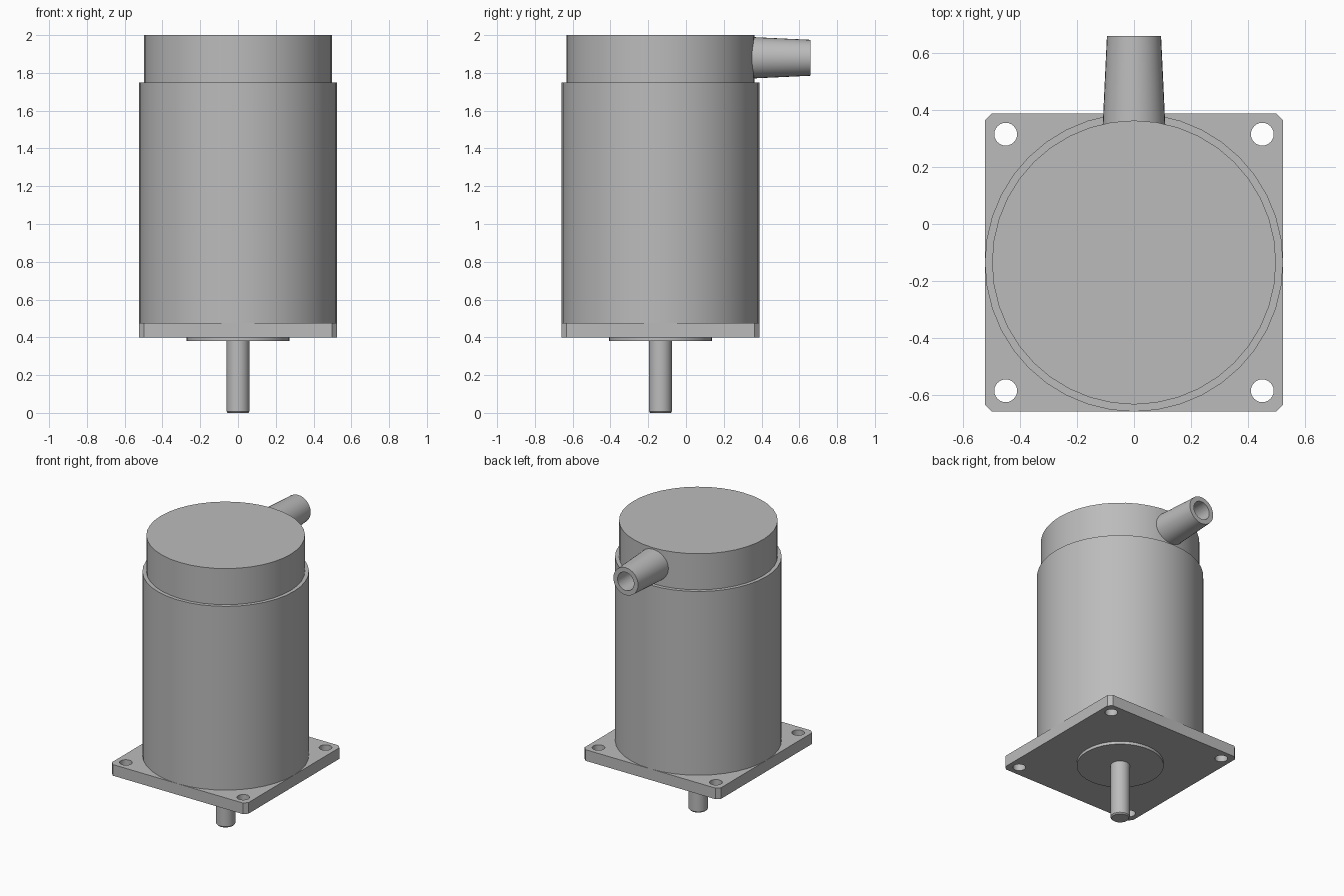
import bpy
import bmesh
import math
from mathutils import Matrix, Vector

cube = bpy.data.objects.get("Cube")
if cube:
    bpy.data.objects.remove(cube, do_unlink=True)

AXIS_Y = -0.135  # centre line of the motor

grey = bpy.data.materials.new("satin grey")
grey.use_nodes = True
colour = (0.5, 0.5, 0.5, 1)
grey.diffuse_color = colour
grey.node_tree.nodes["Principled BSDF"].inputs["Base Color"].default_value = colour


def finish(name, bm):
    bmesh.ops.recalc_face_normals(bm, faces=bm.faces)
    mesh = bpy.data.meshes.new(name)
    bm.to_mesh(mesh)
    bm.free()
    mesh.materials.append(grey)
    obj = bpy.data.objects.new(name, mesh)
    bpy.context.collection.objects.link(obj)
    bpy.ops.object.select_all(action='DESELECT')
    obj.select_set(True)
    bpy.context.view_layer.objects.active = obj
    bpy.ops.object.shade_smooth_by_angle(angle=math.radians(30))
    return obj


def lathe(name, profile, sides, matrix):
    """Revolve (radius, height) points and close both ends with flat caps."""
    bm = bmesh.new()
    rings = []
    for r, z in profile:
        ring = []
        for i in range(sides):
            a = math.tau * i / sides
            ring.append(bm.verts.new(matrix @ Vector((r * math.cos(a), r * math.sin(a), z))))
        rings.append(ring)
    for low, high in zip(rings, rings[1:]):
        for i in range(sides):
            j = (i + 1) % sides
            bm.faces.new((low[i], low[j], high[j], high[i]))
    bm.faces.new(rings[0])
    bm.faces.new(rings[-1])
    return finish(name, bm)


def loop(bm, points):
    verts = [bm.verts.new((x, y, 0.4)) for x, y in points]
    return [bm.edges.new((v, verts[i - 1])) for i, v in enumerate(verts)]


# Square mounting flange with clipped corners and four bolt holes
bm = bmesh.new()
half, clip, pitch, hole = 0.523, 0.025, 0.45, 0.04
inner = half - clip
outline = [(half, -inner), (half, inner), (inner, half), (-inner, half),
           (-half, inner), (-half, -inner), (-inner, -half), (inner, -half)]
edges = loop(bm, [(x, y + AXIS_Y) for x, y in outline])
for sx in (-1, 1):
    for sy in (-1, 1):
        edges += loop(bm, [(sx * pitch + hole * math.cos(math.tau * i / 24),
                            sy * pitch + AXIS_Y + hole * math.sin(math.tau * i / 24))
                           for i in range(24)])
bmesh.ops.triangle_fill(bm, use_beauty=True, use_dissolve=False, edges=edges)
top = bmesh.ops.extrude_face_region(bm, geom=bm.faces[:], use_keep_orig=True)
bmesh.ops.translate(bm, vec=(0, 0, 0.077),
                    verts=[g for g in top["geom"] if isinstance(g, bmesh.types.BMVert)])
finish("mounting_flange", bm)

# Round parts stacked on the motor axis
upright = Matrix.Translation((0, AXIS_Y, 0))
lathe("motor_body", [(0.523, 0.477), (0.523, 1.75)], 40, upright)
lathe("rear_cap", [(0.498, 1.75), (0.498, 2.0)], 40, upright)
lathe("pilot_boss", [(0.273, 0.38), (0.273, 0.4)], 40, upright)
lathe("drive_shaft", [(0.054, 0), (0.061, 0.008), (0.061, 0.38)], 24, upright)

# Tapered hollow cable outlet pointing backwards
backwards = Matrix.Translation((0, 0, 1.88)) @ Matrix.Rotation(-math.pi / 2, 4, 'X')
lathe("cable_outlet", [(0.112, 0.3), (0.095, 0.66), (0.063, 0.66), (0.063, 0.37)],
      32, backwards)
